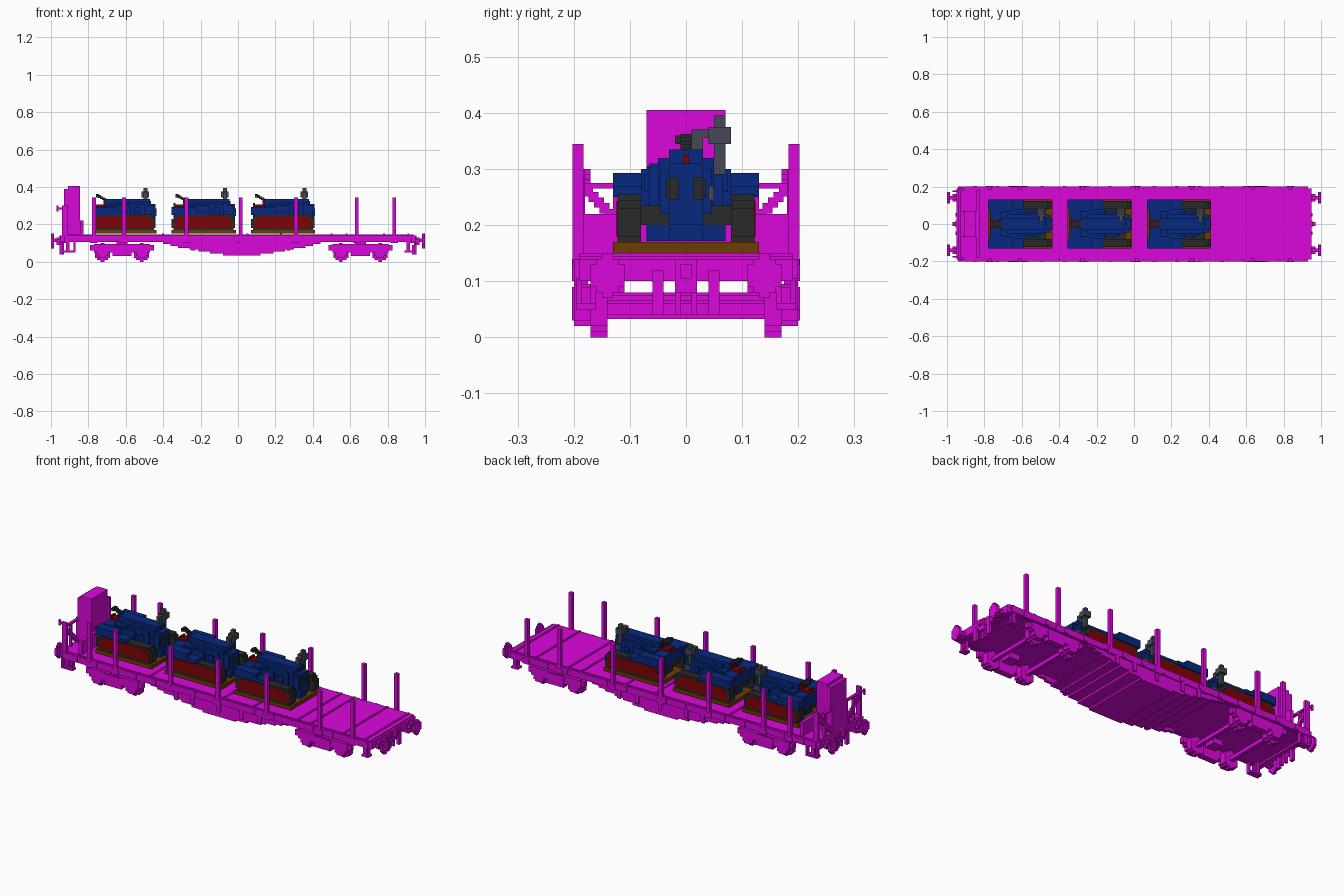
import bpy, bmesh, math

cube = bpy.data.objects.get("Cube")
if cube:
    bpy.data.objects.remove(cube, do_unlink=True)

UNIT = 0.01  # one block of the stepped style


def material(name, red, green, blue):
    mat = bpy.data.materials.new(name)
    mat.use_nodes = True
    mat.diffuse_color = (red, green, blue, 1)
    mat.node_tree.nodes["Principled BSDF"].inputs["Base Color"].default_value = (red, green, blue, 1)
    return mat


MAGENTA = material("wagon magenta", .72, .002, .72)
BLUE = material("tractor blue", .002, .022, .21)
RED = material("dark red", .21, .001, .002)
BROWN = material("timber brown", .15, .046, .001)
DARK = material("track grey", .023, .023, .023)
SLATE = material("exhaust slate", .06, .066, .09)


def part(name, mat, boxes, shift=0):
    """Join boxes, each given as x, y and z ranges in blocks, into one object."""
    bm = bmesh.new()
    for xs, ys, zs in boxes:
        corners = bmesh.ops.create_cube(bm, size=1)["verts"]
        for v in corners:
            for axis, (low, high) in enumerate((xs, ys, zs)):
                v.co[axis] = ((low + high) / 2 + v.co[axis] * (high - low)) * UNIT
            v.co.x += shift * UNIT
    mesh = bpy.data.meshes.new(name)
    bm.to_mesh(mesh)
    bm.free()
    mesh.materials.append(mat)
    obj = bpy.data.objects.new(name, mesh)
    bpy.context.collection.objects.link(obj)


def both(boxes):
    """Add a copy of every box on the other side of the centre line."""
    return boxes + [(xs, (-ys[1], -ys[0]), zs) for xs, ys, zs in boxes]


def ends(boxes):
    """Add a copy of every box at the other end of the wagon."""
    return boxes + [((-xs[1], -xs[0]), ys, zs) for xs, ys, zs in boxes]


def around(centre, half):
    return (centre - half, centre + half)


def disc(radius, centre, z, thick, along):
    """Stepped round plate facing along x or y."""
    boxes = []
    for row in range(-math.ceil(radius), math.ceil(radius)):
        half = round(math.sqrt(max(radius ** 2 - (row + .5) ** 2, 1)))
        level = (z + row, z + row + 1)
        if along == "x":
            boxes.append((thick, around(centre, half), level))
        else:
            boxes.append((around(centre, half), thick, level))
    return boxes


# Deck with side sills, end beams and raised cross strips
part("deck", MAGENTA, [((-94, 94), (-19, 19), (11, 14.5))])
part("side_sills", MAGENTA, both([((-93, 93), (18, 20), (10.5, 14))]))
part("end_beams", MAGENTA, ends([((92, 95), (-19, 19), (10, 14))]))
part("deck_strips", MAGENTA, [(around(x, .5), (-19, 19), (14, 15))
                              for x in (-40, 5, 23, 50, 58, 78, 91)])
part("sill_brackets", MAGENTA, both([(around(x, 1), (19, 20.3), (11, 14))
                                     for x in range(-85, 90, 12)]))

# Stakes along both sides
STAKES = (-77, -61, -27.5, 1.5, 31, 63.5, 83.5)
part("stakes", MAGENTA, both([(around(x, 1), (18.3, 20.2), (12, 34.5)) for x in STAKES]))
part("stake_pockets", MAGENTA, both([(around(x, 2), (19, 20.3), (10, 13)) for x in STAKES]))

# Deep belly, stepped towards the middle
belly_steps = [(42, 9.5), (38, 8.5), (34, 7.5), (28, 6.5), (23, 5.5), (17, 4.3), (10, 3.3)]
belly = []
for half, bottom in belly_steps:
    if bottom < 8:
        belly.append((around(2, half), (-19, 19), (bottom, 8)))
    belly += both([(around(2, half), (17.5, 19.3), (bottom, 11))])
part("belly", MAGENTA, belly)
part("belly_ribs", MAGENTA, both([(around(x, 1), (19, 20), (6, 11))
                                  for x in (-24, -14, 2, 16, 27)]))

# Bogies
for label, x in (("rear", -62), ("front", 65.5)):
    wheels, boxes, axles = [], [], []
    for axle in (x - 10.5, x + 10.5):
        wheels += both(disc(4.5, axle, 5, (14, 17), "y"))
        axles.append((around(axle, 1), (-15, 15), (4, 6)))
        boxes += both(disc(3, axle, 5, (17, 20), "y"))
    part(label + "_wheels", MAGENTA, wheels)
    part(label + "_axles", MAGENTA, axles)
    part(label + "_axle_boxes", MAGENTA, boxes)
    part(label + "_bogie_frame", MAGENTA, both([
        (around(x, 17), (17, 19.5), (6, 9)),
        (around(x, 15), (17, 20), (5, 9.5)),
        (around(x, 5), (17, 20.3), (3, 9)),
        (around(x, 3), (11, 17), (8, 11))]))

# Buffers, couplings and steps at both ends
buffers = both(ends([((94, 99), (13, 15), (10.5, 12.5))] + disc(3.5, 14, 11, (98.5, 100), "x")
                    + disc(2, 14, 11, (95, 97), "x")))
part("buffers", MAGENTA, buffers)
part("couplings", MAGENTA, ends([((95, 97), (-1, 1), (10.5, 13)),
                                 ((94, 95.5), (-2, 2), (8, 14))]))
part("brake_hoses", MAGENTA, both(ends([((94, 95.5), (4, 6), (4, 12)),
                                        ((93, 94.5), (1, 2), (4, 9))])))
part("end_steps", MAGENTA, both(ends([((90, 92), (16, 17), (5, 11)),
                                      ((90, 92), (18.5, 19.5), (5, 11)),
                                      ((89, 93), (16, 19.5), (5, 6))])))
part("long_steps", MAGENTA, both([((-94, -87), (17, 20), (5, 6)),
                                  ((-94, -93), (18, 20), (5, 11)),
                                  ((-88, -87), (18, 20), (5, 11))]))

# Brake cabin, low bulkhead and open braced railing at the end
part("brake_cabin", MAGENTA, [((-94, -84.5), (-7, 7), (14, 28)),
                              ((-93, -84.5), (-7, 7), (28, 39)),
                              ((-91, -84.5), (-7, 7), (39, 40.5))])
part("bulkhead", MAGENTA, [((-84.5, -82.5), (-18.3, 18.3), (14, 22))])
brace = [(around(-93.3, .8), around(7.5 + i, .9), around(16 + i, .9)) for i in range(11)]
part("railing", MAGENTA, both(brace + [
    ((-94, -91), (18, 19.3), (14, 30)),
    ((-94, -92.5), (12, 13), (14, 27)),
    ((-94, -92.5), (7, 19), (26.5, 27.5)),
    ((-97, -94), (17, 18), (28, 29)),
    ((-97, -96), (17, 18), (27, 30))]))

# Three crawler tractors, noses toward +x
for number, x in enumerate((-78, -35.5, 7)):
    def add(name, mat, boxes):
        part("tractor_%d_%s" % (number + 1, name), mat, boxes, x)

    add("timber_base", BROWN, [((0, 34.3), (-13, 13), (15, 17))])

    # Tracks with stepped ends and red side panels framed by the track
    add("tracks", DARK, both([((2, 32), (8, 12.2), (17, 25.5)),
                              ((1, 33), (8, 12.2), (17, 24.5)),
                              ((0, 34), (8, 12.2), (18, 23))]))
    add("track_panels", RED, both([((4, 30), (11, 12.4), (18, 24.3)),
                                   ((2.5, 31.5), (11, 12.4), (18, 23.3)),
                                   ((1.5, 32.5), (11, 12.4), (18, 21.5))]))

    # Chassis and axle between the tracks
    add("chassis", DARK, [((2, 31), (-9, 9), (20, 23.5))])
    add("axle", BLUE, [((3, 33), (-3, 3), (17.2, 21)), ((24, 31), (-7, 7), (17.2, 20))])

    # Body: rear fenders, seat box and narrowing hood
    add("fenders", BLUE, both([((0, 13), (8, 13), (25, 29.3)),
                               ((13, 19), (8, 13), (25, 27))]))
    add("rear_body", BLUE, [((1, 15), (-8, 8), (23, 29.5)), ((7, 16), (-7, 7), (29, 30.5))])
    hood = [(8, 30, 12, 20), (6.5, 31, 14, 28), (5, 32, 10, 30), (3, 33.5, 7, 31)]
    add("hood", BLUE, [((start, stop), (-half, half), (23, top))
                       for half, top, start, stop in hood])
    add("radiator", BLUE, [((31, 34), (-3, 3), (20, 31)), ((30, 33), (-4.5, 4.5), (22, 30))])
    add("grilles", DARK, both([((34, 34.3), (1.3, 3), (24.5, 28.5)),
                               ((33, 33.3), (3, 3.6), (25, 28))]))
    add("nose_marker", RED, [((31, 31.4), (-.5, .5), (31, 32.5))])
    add("engine_covers", BLUE, both([(around(cover, 1.5), (6, 7.5), (26, 29))
                                     for cover in (19, 24)]))

    # Driver controls
    add("seat", RED, [((2, 6), (-2, 2), (29, 30.5)), ((1, 2), (-2, 2), (29, 31.5))])
    add("levers", RED, both([((6, 7), (1, 2), (29, 33))]))
    add("steering_column", DARK, [(around(3 + i, .8), (-1, 1), around(35.5 - i * .6, .7))
                                  for i in range(6)]
        + [((2, 3.5), (-2, 1), (34.5, 36))])

    # Upright exhaust with silencer and elbow, and a filter beside the nose
    add("exhaust", SLATE, [(around(28.5, 1), (5, 7), (29, 39.5)),
                           (around(28.5, 2), (4, 8), (34.5, 37.5)),
                           (around(28.5, 1), (1, 5), (35.5, 37)),
                           (around(28.5, 1), (1, 3), (33, 36.5))])
    add("air_filter", SLATE, [((30, 33.3), (4, 5), (24.5, 27))])
